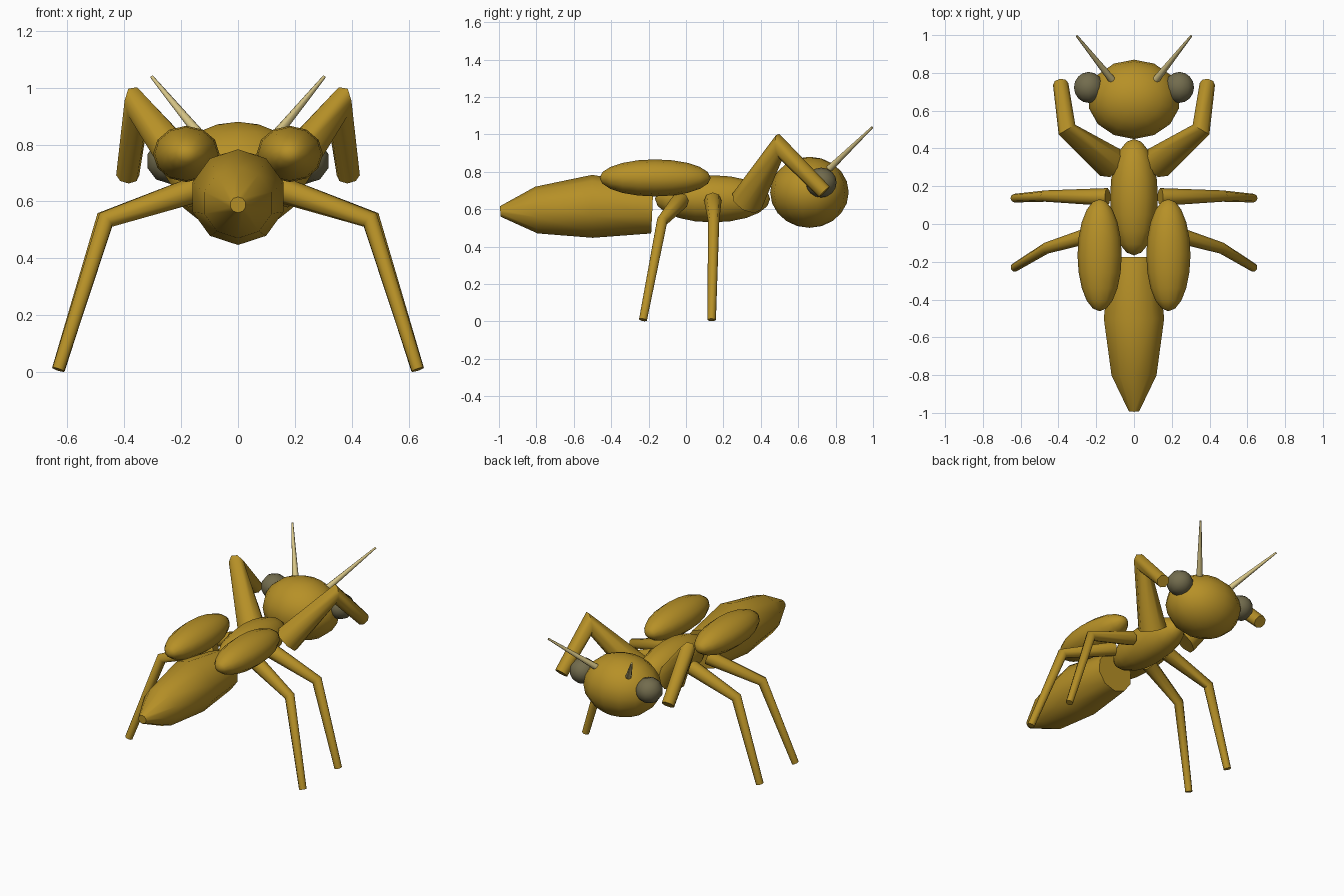
import bpy, bmesh, math
from mathutils import Vector, Matrix

cube = bpy.data.objects.get("Cube")
if cube:
    bpy.data.objects.remove(cube, do_unlink=True)


def material(name, rgb):
    m = bpy.data.materials.new(name)
    m.use_nodes = True
    m.diffuse_color = (*rgb, 1)
    m.node_tree.nodes["Principled BSDF"].inputs["Base Color"].default_value = (*rgb, 1)
    return m


BODY = material("golden_brown", (0.47, 0.28, 0.02))
EYE = material("olive_grey", (0.17, 0.15, 0.075))
FEELER = material("pale_straw", (0.68, 0.56, 0.24))


def finish(bm, name, mat):
    bmesh.ops.recalc_face_normals(bm, faces=bm.faces)
    mesh = bpy.data.meshes.new(name)
    bm.to_mesh(mesh)
    bm.free()
    mesh.materials.append(mat)
    obj = bpy.data.objects.new(name, mesh)
    bpy.context.collection.objects.link(obj)
    bpy.ops.object.select_all(action="DESELECT")
    obj.select_set(True)
    bpy.context.view_layer.objects.active = obj
    bpy.ops.object.shade_smooth_by_angle(angle=math.radians(50))
    return obj


def ellipsoid(name, centre, radii, mat, segments=12, rings=8, lengthwise=True):
    """Stretched sphere; lengthwise puts its poles along y."""
    bm = bmesh.new()
    bmesh.ops.create_uvsphere(bm, u_segments=segments, v_segments=rings, radius=1)
    if lengthwise:
        bm.transform(Matrix.Rotation(math.pi / 2, 4, "X"))
    bm.transform(Matrix.Translation(centre) @ Matrix.Diagonal((*radii, 1)))
    return finish(bm, name, mat)


def limb(name, points, radii, mat, sides=8):
    """Tapered tube along a path, with mitred joints and flat ends."""
    pts = [Vector(p) for p in points]
    dirs = [(b - a).normalized() for a, b in zip(pts, pts[1:])]
    side = dirs[0].cross(Vector((0, 0, 1))).normalized()
    up = side.cross(dirs[0])
    spokes = []
    for i in range(sides):
        a = math.tau * i / sides
        spokes.append(up * math.cos(a) + side * math.sin(a))
    bm = bmesh.new()
    rings = []
    for i, (p, r) in enumerate(zip(pts, radii)):
        if 0 < i < len(dirs):
            d, n = dirs[i - 1], (dirs[i - 1] + dirs[i]).normalized()
            spokes = [s - d * (s.dot(n) / d.dot(n)) for s in spokes]
        rings.append([bm.verts.new(p + s * r) for s in spokes])
        if 0 < i < len(dirs):
            spokes = [s - dirs[i] * s.dot(dirs[i]) for s in spokes]
    for a, b in zip(rings, rings[1:]):
        for k in range(sides):
            j = (k + 1) % sides
            bm.faces.new((a[k], a[j], b[j], b[k]))
    bm.faces.new(rings[0])
    bm.faces.new(rings[-1])
    return finish(bm, name, mat)


# Body along the centre line
ellipsoid("head", (0, 0.66, 0.69), (0.245, 0.21, 0.19), BODY, 14, 10, False)
ellipsoid("thorax", (0, 0.142, 0.655), (0.127, 0.308, 0.126), BODY, 12, 10)
limb("abdomen",
     [(0, -0.18, 0.6), (0, -0.5, 0.615), (0, -0.8, 0.595), (0, -0.993, 0.588)],
     [0.13, 0.168, 0.125, 0.028], BODY, sides=10)

# Paired parts on both sides
for label, s in (("left", 1), ("right", -1)):
    ellipsoid(label + "_wing_case", (s * 0.182, -0.165, 0.767),
              (0.117, 0.297, 0.099), BODY, 12, 10)
    ellipsoid(label + "_eye", (s * 0.24, 0.723, 0.742), (0.082, 0.082, 0.08), EYE, 10, 8)
    limb(label + "_antenna", [(s * 0.11, 0.755, 0.805), (s * 0.303, 0.996, 1.038)],
         [0.02, 0.006], FEELER)
    limb(label + "_foreleg",
         [(s * 0.125, 0.325, 0.64), (s * 0.355, 0.5, 0.935), (s * 0.388, 0.74, 0.692)],
         [0.088, 0.047, 0.041], BODY)
    limb(label + "_middle_leg",
         [(s * 0.14, 0.143, 0.645), (s * 0.47, 0.148, 0.535), (s * 0.632, 0.137, 0.008)],
         [0.047, 0.03, 0.023], BODY)
    limb(label + "_hind_leg",
         [(s * 0.14, -0.03, 0.645), (s * 0.465, -0.128, 0.535), (s * 0.632, -0.23, 0.008)],
         [0.047, 0.03, 0.023], BODY)
